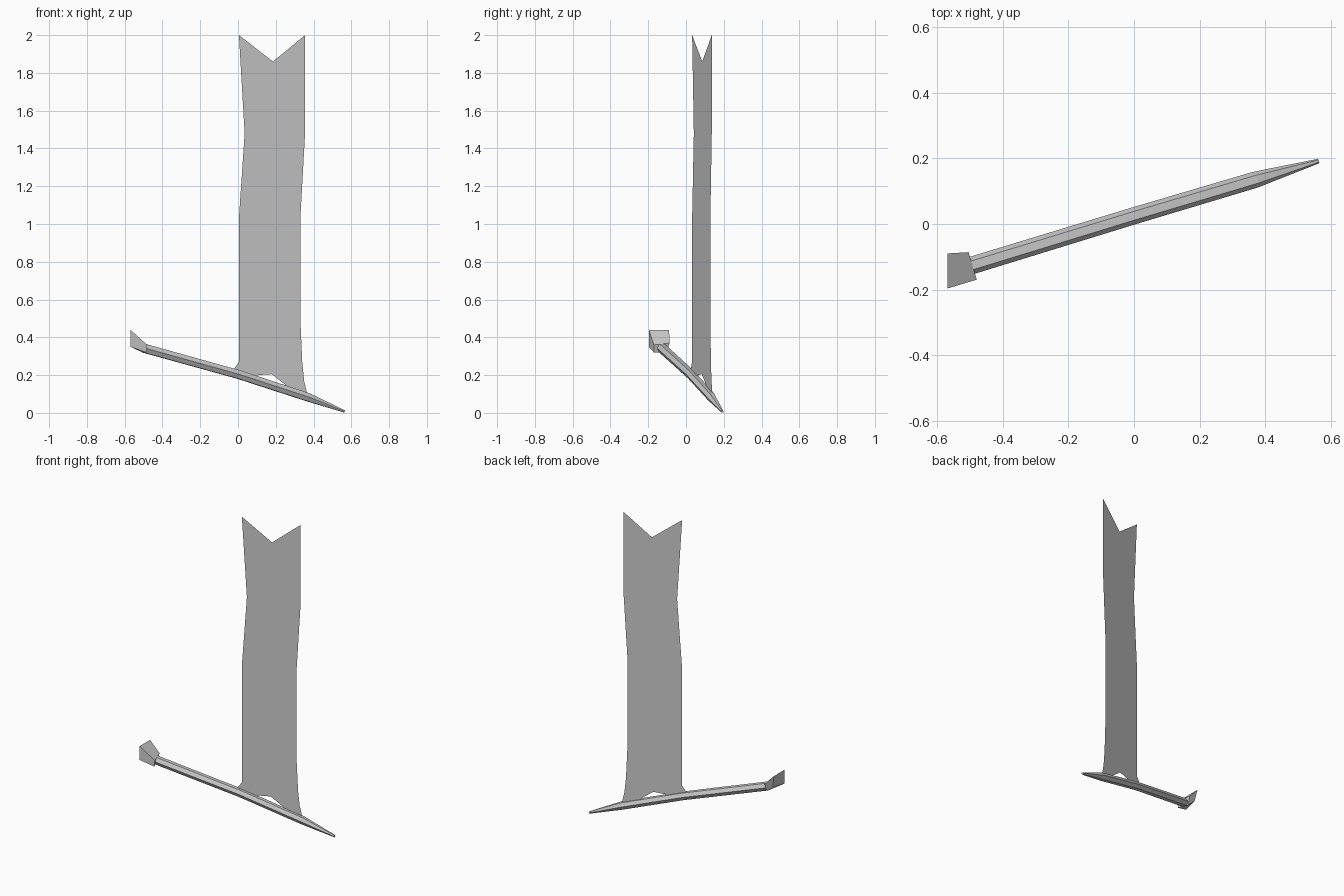
import bpy, math
from mathutils import Vector

if "Cube" in bpy.data.objects:
    bpy.data.objects.remove(bpy.data.objects["Cube"])


def make(name, verts, faces):
    mesh = bpy.data.meshes.new(name)
    mesh.from_pydata(verts, [], faces)
    mesh.update()
    ob = bpy.data.objects.new(name, mesh)
    bpy.context.collection.objects.link(ob)
    return ob


def loft(name, rings):
    n = len(rings[0])
    verts = [v for r in rings for v in r]
    faces = [(k * n + i, k * n + (i + 1) % n, (k + 1) * n + (i + 1) % n, (k + 1) * n + i)
             for k in range(len(rings) - 1) for i in range(n)]
    faces += [tuple(reversed(range(n))), tuple(range(len(verts) - n, len(verts)))]
    return make(name, verts, faces)


# six-sided pole, tapering to a point past the banner
axis = Vector((1.05, 0.315, -0.325)).normalized()
side = Vector((0, 0, 1)).cross(axis).normalized()
up = axis.cross(side)
stations = [((-0.5, -0.128, 0.343), 0.027), ((0, 0.025, 0.204), 0.026),
            ((0.37, 0.135, 0.083), 0.025), ((0.563, 0.192, 0.008), 0.007)]
loft("pole", [[Vector(c) + r * (math.cos(a) * side + math.sin(a) * up)
               for a in (math.tau * i / 6 for i in range(6))] for c, r in stations])

# flared pommel at the butt of the pole
loft("pole_cap", [
    [(-0.57, -0.197, 0.35), (-0.57, -0.197, 0.44), (-0.57, -0.09, 0.44), (-0.555, -0.1, 0.36)][::-1],
    [(-0.485, -0.17, 0.32), (-0.48, -0.17, 0.36), (-0.505, -0.086, 0.37), (-0.51, -0.105, 0.322)][::-1]])


# cloth point in the vertical plane of the pole
def cloth(x, z):
    return (x, 0.031 + 0.297 * x, z)


# banner rows: left x, right x, left z, middle z, right z
rows = [(0.005, 0.34, 0.27, 0.205, 0.27), (0.005, 0.33, 0.5, 0.5, 0.5),
        (0.005, 0.33, 1.03, 1.03, 1.03), (0.035, 0.355, 1.48, 1.48, 1.48),
        (0.005, 0.355, 2.0, 1.86, 2.0)]
verts, faces = [], []
for l, r, zl, zm, zr in rows:
    verts += [cloth(l, zl), cloth((l + r) / 2 + 0.005, zm), cloth(r, zr)]
for k in range(len(rows) - 1):
    for j in (0, 1):
        a = 3 * k + j
        faces.append((a, a + 1, a + 4, a + 3))
# two tabs holding the banner to the pole, with an arch between
b = len(verts)
verts += [cloth(x, z) for x, z in [(-0.02, 0.235), (-0.015, 0.205), (0.1, 0.172), (0.105, 0.2),
                                   (0.25, 0.15), (0.25, 0.122), (0.37, 0.083), (0.365, 0.105), (0.35, 0.17)]]
faces += [(0, b, b + 1, b + 2, b + 3, 1), (1, b + 4, b + 5, b + 6, b + 7, b + 8, 2)]
make("banner", verts, faces)
